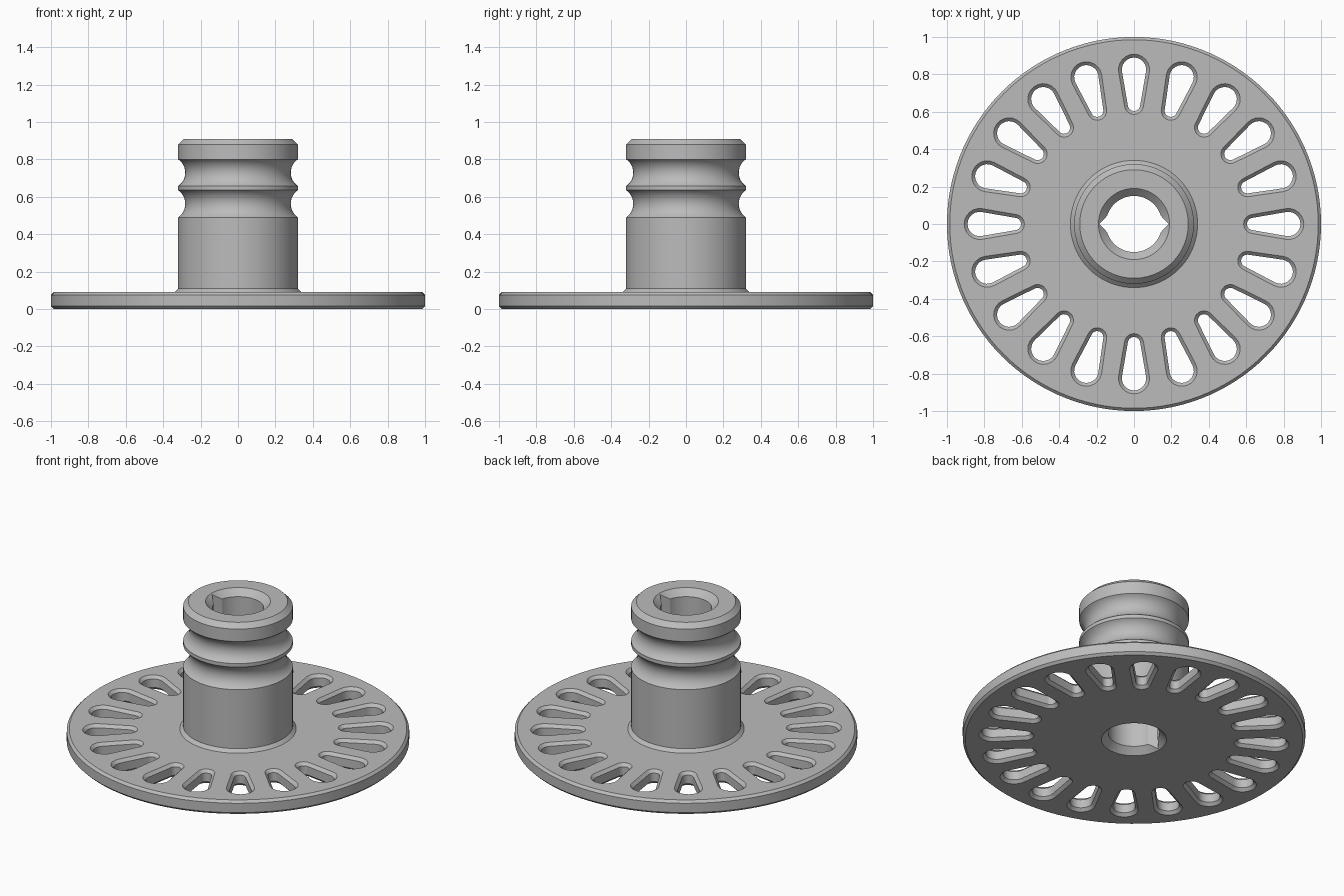
import bpy, bmesh
from math import sin, cos, pi, tau, asin, sqrt

if "Cube" in bpy.data.objects:
    bpy.data.objects.remove(bpy.data.objects["Cube"])

SEGMENTS = 120
DISC_TOP, HUB_TOP = 0.09, 0.91
HUB_R, BORE_R, SINK = 0.32, 0.15, 0.04

grey = bpy.data.materials.new("plain grey")
grey.use_nodes = True
grey.diffuse_color = (0.5, 0.5, 0.5, 1)
grey.node_tree.nodes["Principled BSDF"].inputs["Base Color"].default_value = (0.5, 0.5, 0.5, 1)


def make_object(name, bm):
    bmesh.ops.recalc_face_normals(bm, faces=bm.faces)
    mesh = bpy.data.meshes.new(name)
    bm.to_mesh(mesh)
    bm.free()
    mesh.materials.append(grey)
    obj = bpy.data.objects.new(name, mesh)
    bpy.context.collection.objects.link(obj)
    return obj


def bridge(bm, a, b):
    for i in range(len(a)):
        j = (i + 1) % len(a)
        bm.faces.new((a[i], a[j], b[j], b[i]))


def loft(bm, rings):
    """Capped solid through a stack of matching outlines."""
    loops = [[bm.verts.new(p) for p in ring] for ring in rings]
    for a, b in zip(loops, loops[1:]):
        bridge(bm, a, b)
    bm.faces.new(loops[0])
    bm.faces.new(loops[-1])


def groove(z0, z1, depth, steps=14):
    """Circular-arc groove cut into the hub wall."""
    half = (z1 - z0) / 2
    r = (half ** 2 + depth ** 2) / (2 * depth)
    a = asin(half / r)
    angles = [-a + 2 * a * i / steps for i in range(steps + 1)]
    return [(HUB_R + r - depth - r * cos(t), (z0 + z1) / 2 + r * sin(t)) for t in angles]


# Flanged hub: closed profile (radius, height) turned about z
profile = [(BORE_R + SINK, 0), (0.985, 0), (1, 0.015), (1, 0.075), (0.985, DISC_TOP),
           (0.34, DISC_TOP), (HUB_R, 0.11)]
profile += groove(0.49, 0.635, 0.038) + groove(0.658, 0.80, 0.038)
profile += [(HUB_R, 0.88), (0.29, HUB_TOP), (BORE_R + SINK, HUB_TOP),
            (BORE_R, HUB_TOP - SINK), (BORE_R, SINK)]
bm = bmesh.new()
sections = [[bm.verts.new((r * cos(tau * i / SEGMENTS), r * sin(tau * i / SEGMENTS), z))
             for r, z in profile] for i in range(SEGMENTS)]
for i in range(SEGMENTS):
    bridge(bm, sections[i], sections[(i + 1) % SEGMENTS])
hub = make_object("flanged_hub", bm)


# Teardrop slots with chamfered rims
def slot_outline(grow, z, turn, steps=12):
    near, far, r_near, r_far = 0.637, 0.825, 0.051 + grow, 0.083 + grow
    tilt = asin((r_far - r_near) / (far - near))
    points = []
    for centre, r, start, end in ((far, r_far, -pi / 2 - tilt, pi / 2 + tilt),
                                  (near, r_near, pi / 2 + tilt, 1.5 * pi - tilt)):
        for i in range(steps + 1):
            t = start + (end - start) * i / steps
            x, y = centre + r * cos(t), r * sin(t)
            points.append((x * cos(turn) - y * sin(turn), x * sin(turn) + y * cos(turn), z))
    return points


bm = bmesh.new()
CHAMFER, OVER = 0.018, 0.01
levels = ((OVER, -OVER), (-CHAMFER, CHAMFER),
          (-CHAMFER, DISC_TOP - CHAMFER), (OVER, DISC_TOP + OVER))
for n in range(20):
    loft(bm, [slot_outline(grow, z, n * tau / 20) for grow, z in levels])

# Two opposed V keyways running the length of the bore
for side in (-1, 1):
    outline = [(side * 0.185, 0), (side * 0.1, 0.09), (side * 0.1, -0.09)]
    loft(bm, [[(x, y, z) for x, y in outline] for z in (-0.05, HUB_TOP + 0.05)])
cutter = make_object("slot_and_keyway_cutter", bm)
cutter.hide_render = True

# Cut, then smooth the turned surfaces
bpy.ops.object.select_all(action='DESELECT')
bpy.context.view_layer.objects.active = hub
hub.select_set(True)
cut = hub.modifiers.new("slots", 'BOOLEAN')
cut.operation, cut.solver, cut.object = 'DIFFERENCE', 'EXACT', cutter
bpy.ops.object.modifier_apply(modifier=cut.name)
bpy.data.objects.remove(cutter)
bpy.ops.object.shade_smooth_by_angle(angle=pi / 6)
